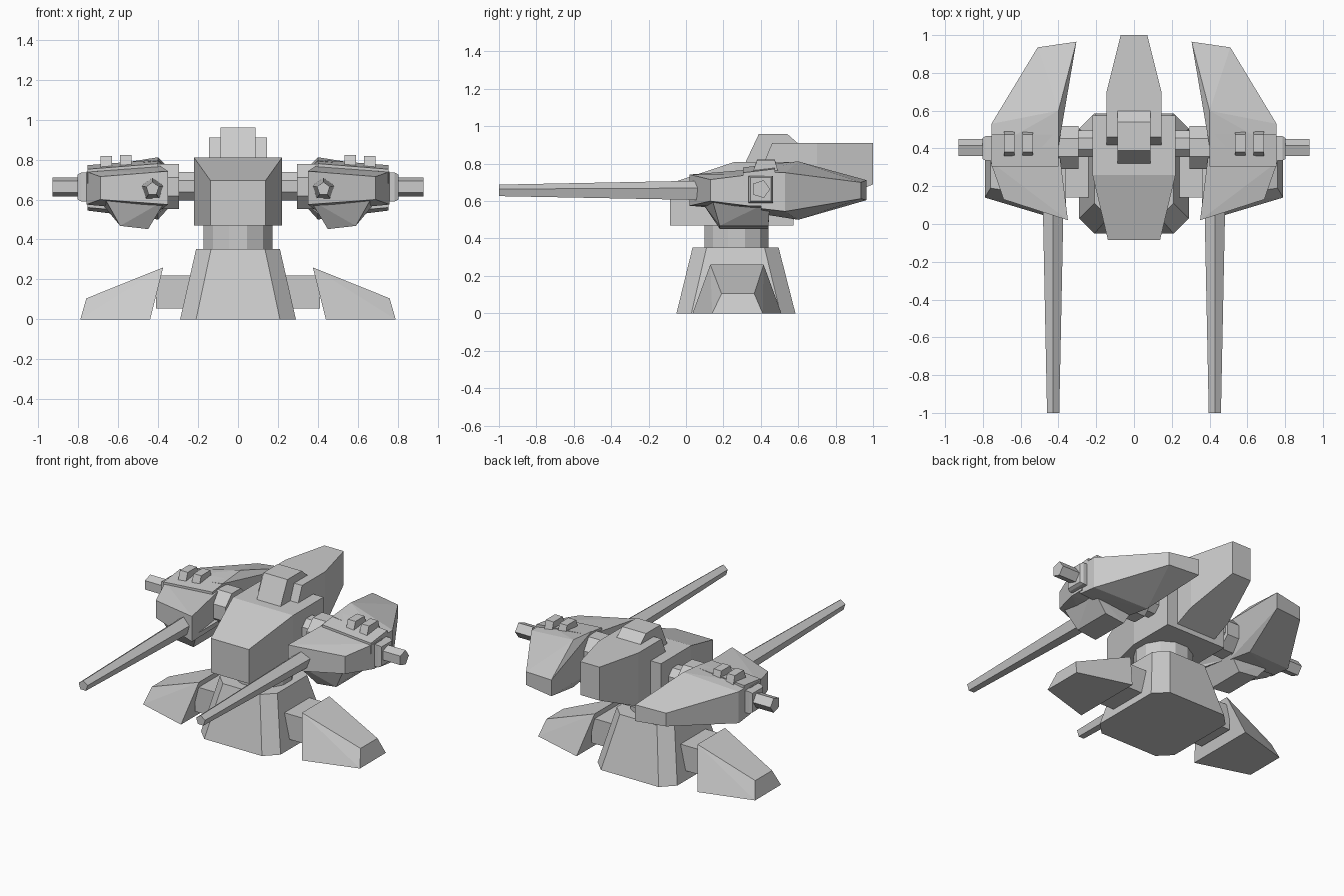
import bpy, bmesh
from math import cos, sin, pi, radians

if "Cube" in bpy.data.objects:
    bpy.data.objects.remove(bpy.data.objects["Cube"])


def hull(name, pts, mirror=False):
    """Flat-faced convex part through the given corners, optionally mirrored in x."""
    bm = bmesh.new()
    for p in pts:
        bm.verts.new(p)
    bmesh.ops.convex_hull(bm, input=bm.verts[:])
    loose = [v for v in bm.verts if not v.link_faces]
    bmesh.ops.delete(bm, geom=loose, context='VERTS')
    bmesh.ops.dissolve_limit(bm, angle_limit=radians(1), verts=bm.verts[:], edges=bm.edges[:])
    bmesh.ops.recalc_face_normals(bm, faces=bm.faces[:])
    me = bpy.data.meshes.new(name)
    bm.to_mesh(me)
    bm.free()
    ob = bpy.data.objects.new(name, me)
    bpy.context.collection.objects.link(ob)
    if mirror:
        m = ob.modifiers.new("mirror", 'MIRROR')
        m.use_mirror_merge = False
    return ob


def box(x0, x1, y0, y1, z0, z1):
    return [(x, y, z) for x in (x0, x1) for y in (y0, y1) for z in (z0, z1)]


def sym(pts):
    """Add the x-mirrored copy of each corner."""
    return [(s * x, y, z) for x, y, z in pts for s in (1, -1)]


def ring(axis, n, r, c, pos, turn=0.0):
    """n-gon around an axis; c holds the two remaining coordinates."""
    out = []
    for i in range(n):
        a = 2 * pi * i / n + turn
        p = [c[0] + r * cos(a), c[1] + r * sin(a)]
        p.insert("xyz".index(axis), pos)
        out.append(tuple(p))
    return out


def octagon(hx, hy, cut, cy, z):
    return [(sx * x, cy + sy * y, z) for sx in (1, -1) for sy in (1, -1)
            for x, y in ((hx, hy - cut), (hx - cut, hy))]


# Pedestal and neck
hull("pedestal", octagon(.29, .318, .08, .267, 0) + octagon(.21, .23, .075, .265, .352))
hull("neck", ring("z", 12, .178, (0, .27), .34, pi / 12) + ring("z", 12, .178, (0, .27), .49, pi / 12))

# Splayed feet and their connectors
hull("foot_connector", box(.2, .41, .14, .40, .055, .22), True)
hull("foot", [(.44, .035, 0), (.44, .51, 0), (.375, .13, .26), (.375, .415, .26),
              (.79, .14, 0), (.79, .41, 0), (.76, .19, .105), (.76, .365, .105)], True)

# Wedge-fronted central hull
hull("central_hull", sym([(.138, -.085, .47), (.138, -.085, .695), (.22, .26, .81),
                          (.22, .26, .47), (.22, .575, .81), (.22, .575, .47)]))

# Tapered rear pack and the hatch on top
hull("rear_pack", sym([(.145, .415, .80), (.145, .46, .91), (.145, .70, .91), (.07, 1.0, .91),
                       (.07, 1.0, .69), (.145, .70, .557), (.145, .57, .50), (.145, .40, .50)]))
hull("top_hatch", sym([(.087, .31, .79), (.087, .39, .96), (.087, .54, .96),
                       (.087, .597, .91), (.087, .597, .79)]))

# Shoulder axles, collars and outer stubs
hull("shoulder_axle", ring("x", 8, .077, (.425, .667), .18, pi / 8)
     + ring("x", 8, .077, (.425, .667), .42, pi / 8), True)
hull("shoulder_collar", ring("x", 8, .122, (.405, .665), .295, pi / 8)
     + ring("x", 8, .122, (.405, .665), .45, pi / 8), True)
hull("outer_stub", ring("x", 5, .05, (.40, .664), .74) + ring("x", 5, .05, (.40, .664), .93), True)
hull("stub_bracket", box(.74, .785, .335, .465, .59, .735)
     + box(.785, .803, .345, .455, .60, .725), True)

# Weapon pods: front half, belly, swept rear half
hull("pod_front", [(.35, .02, .742), (.35, .02, .575), (.69, .13, .715), (.69, .13, .60),
                   (.40, .42, .775), (.40, .42, .54), (.76, .33, .74), (.76, .33, .575),
                   (.76, .42, .74), (.76, .42, .575)], True)
hull("pod_belly", [(.36, .08, .60), (.67, .14, .61), (.36, .44, .60), (.70, .45, .60),
                   (.45, .18, .452), (.59, .18, .468), (.45, .44, .452), (.59, .44, .468)], True)
hull("pod_rear", [(.40, .41, .795), (.40, .41, .53), (.755, .40, .755), (.755, .40, .56),
                  (.40, .60, .812), (.40, .60, .50), (.755, .53, .752), (.755, .53, .545),
                  (.305, .965, .712), (.305, .965, .605), (.51, .935, .70), (.51, .935, .613)], True)

# Strap plate over each pod with two small clamps
hull("pod_strap", [(x, y, z) for x, t in ((.40, .80), (.755, .772))
                   for y, z in ((.305, t - .02), (.475, t), (.305, .68), (.475, .68))], True)
for i, x in enumerate((.562, .66)):
    hull(f"strap_clamp_{i + 1}", [(x + d, y, z) for d in (-.028, .028) for y, z in
                                  ((.355, .75), (.38, .823 - .004 * i), (.475, .823 - .004 * i), (.495, .75))], True)

# Long five-sided barrels
hull("gun_barrel", ring("y", 5, .058, (.428, .652), .12, pi / 2)
     + ring("y", 5, .034, (.428, .654), -1.0, pi / 2), True)
